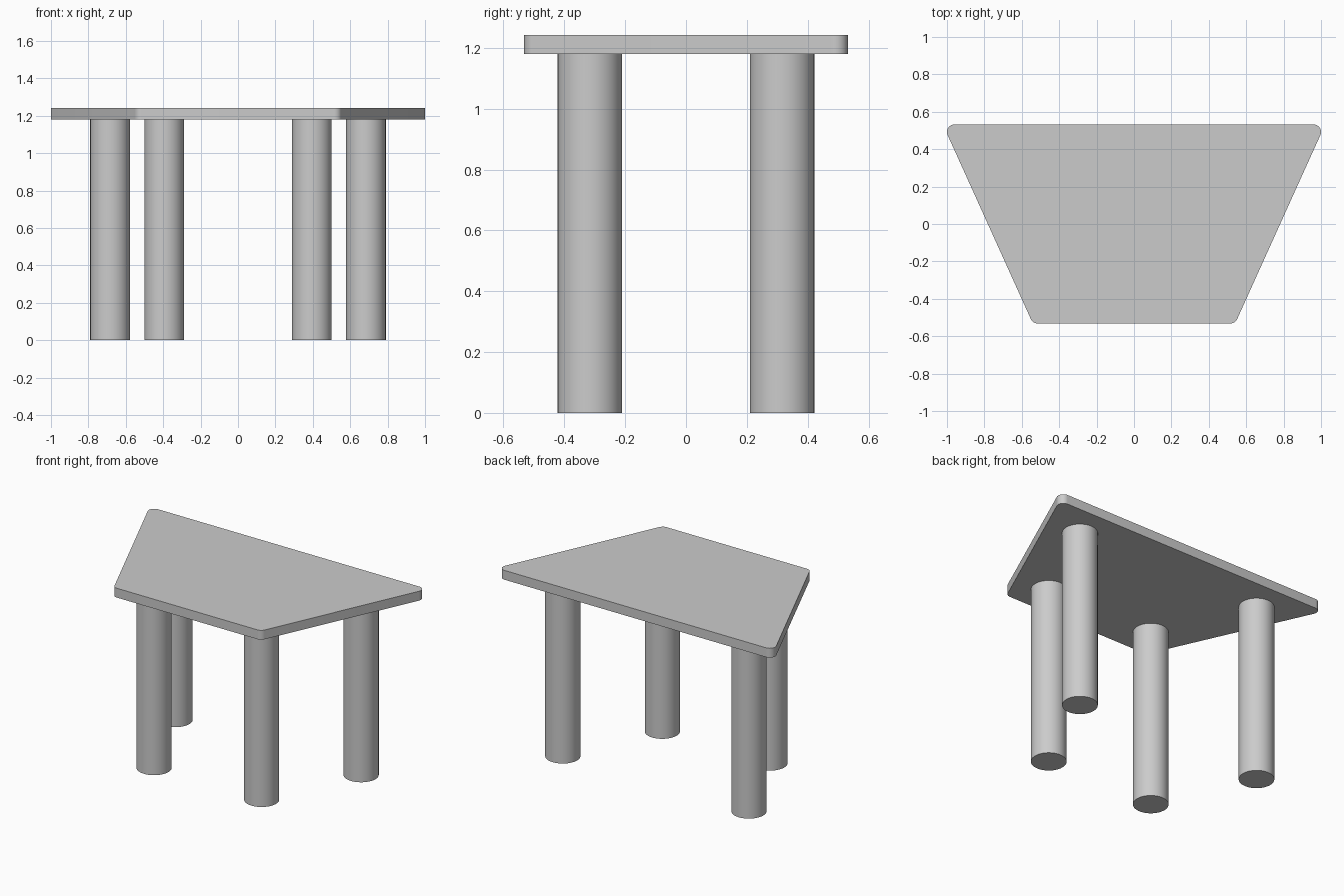
import bpy
import bmesh
from math import atan2, cos, sin, pi, radians

cube = bpy.data.objects.get("Cube")
if cube:
    bpy.data.objects.remove(cube, do_unlink=True)

# Single grey finish
grey = bpy.data.materials.new("plain grey")
grey.use_nodes = True
GREY = (0.6, 0.6, 0.6, 1)
grey.diffuse_color = GREY
grey.node_tree.nodes["Principled BSDF"].inputs["Base Color"].default_value = GREY

LEG_HEIGHT, LEG_RADIUS = 1.18, 0.106
TOP_THICKNESS, CORNER_RADIUS = 0.062, 0.04
BACK, FRONT = (0.96, 0.492), (0.515, -0.492)  # centres of the rounded corners


def finish(obj):
    obj.data.materials.append(grey)
    bpy.ops.object.select_all(action="DESELECT")
    obj.select_set(True)
    bpy.context.view_layer.objects.active = obj
    bpy.ops.object.shade_smooth_by_angle(angle=radians(30))


def arc(centre, start, end, steps=10):
    angles = [start + (end - start) * i / steps for i in range(steps + 1)]
    return [(centre[0] + CORNER_RADIUS * cos(a),
             centre[1] + CORNER_RADIUS * sin(a)) for a in angles]


# Tabletop: rounded trapezoid outline, mirrored and extruded
slant = -atan2(BACK[0] - FRONT[0], BACK[1] - FRONT[1])
half = arc(FRONT, -pi / 2, slant) + arc(BACK, slant, pi / 2)
outline = half + [(-x, y) for x, y in reversed(half)]

bm = bmesh.new()
base = bm.faces.new([bm.verts.new((x, y, LEG_HEIGHT)) for x, y in outline])
extruded = bmesh.ops.extrude_face_region(bm, geom=[base], use_keep_orig=True)
top_verts = [v for v in extruded["geom"] if isinstance(v, bmesh.types.BMVert)]
bmesh.ops.translate(bm, verts=top_verts, vec=(0, 0, TOP_THICKNESS))
bmesh.ops.recalc_face_normals(bm, faces=bm.faces)
mesh = bpy.data.meshes.new("tabletop")
bm.to_mesh(mesh)
bm.free()
tabletop = bpy.data.objects.new("tabletop", mesh)
bpy.context.collection.objects.link(tabletop)
finish(tabletop)

# Four round legs, set wider apart at the back
for row, x, y in (("front", 0.395, -0.316), ("back", 0.684, 0.316)):
    for side, sign in (("left", 1), ("right", -1)):
        bpy.ops.mesh.primitive_cylinder_add(
            vertices=48, radius=LEG_RADIUS, depth=LEG_HEIGHT,
            location=(sign * x, y, LEG_HEIGHT / 2))
        leg = bpy.context.object
        leg.name = f"{row}_{side}_leg"
        finish(leg)
